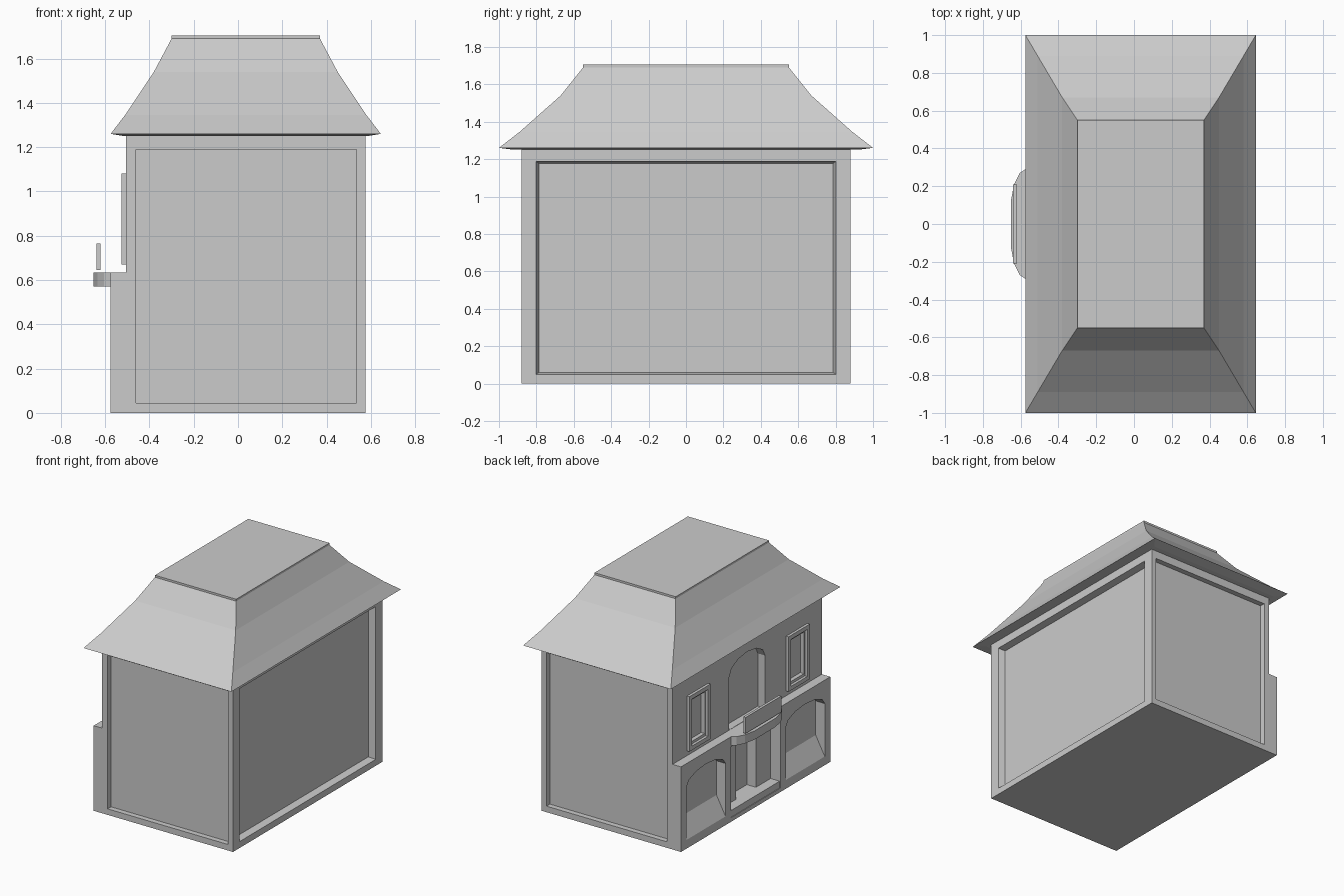
import bpy, bmesh, math

if "Cube" in bpy.data.objects:
    bpy.data.objects.remove(bpy.data.objects["Cube"])


def finish(name, bm):
    bmesh.ops.recalc_face_normals(bm, faces=bm.faces)
    me = bpy.data.meshes.new(name)
    bm.to_mesh(me)
    bm.free()
    ob = bpy.data.objects.new(name, me)
    bpy.context.collection.objects.link(ob)
    return ob


def loft(name, rings):
    """Closed solid through matching rings of 3D points."""
    bm = bmesh.new()
    vs = [[bm.verts.new(p) for p in r] for r in rings]
    n = len(vs[0])
    for a, b in zip(vs, vs[1:]):
        for i in range(n):
            j = (i + 1) % n
            bm.faces.new((a[i], a[j], b[j], b[i]))
    bm.faces.new(vs[0])
    bm.faces.new(vs[-1])
    return finish(name, bm)


def prism_x(name, pts, x0, x1):
    return loft(name, [[(x, y, z) for y, z in pts] for x in (x0, x1)])


def prism_y(name, pts, y0, y1):
    return loft(name, [[(x, y, z) for x, z in pts] for y in (y0, y1)])


def prism_z(name, pts, z0, z1):
    return loft(name, [[(x, y, z) for x, y in pts] for z in (z0, z1)])


def rect(a0, a1, b0, b1):
    return [(a0, b0), (a1, b0), (a1, b1), (a0, b1)]


def arch(c, half, bottom, spring, rise, n=6):
    pts = [(c - half, bottom), (c + half, bottom)]
    for i in range(n + 1):
        t = math.pi * i / n
        pts.append((c + half * math.cos(t), spring + rise * math.sin(t)))
    return pts


def cut(target, cutter):
    m = target.modifiers.new("cut", 'BOOLEAN')
    m.operation = 'DIFFERENCE'
    m.solver = 'EXACT'
    m.object = cutter
    with bpy.context.temp_override(object=target, active_object=target):
        bpy.context.view_layer.objects.active = target
        bpy.ops.object.modifier_apply(modifier=m.name)
    bpy.data.objects.remove(cutter)


# House body: taller block with a deeper ground floor on the facade side
body = prism_y("house_body", [(-.575, 0), (.575, 0), (.575, 1.25), (-.505, 1.25),
                              (-.505, .635), (-.575, .635)], -.88, .88)

# Blank wall panels on the two ends
for s in (-1, 1):
    cut(body, prism_y("end_panel_cut", rect(-.46, .535, .045, 1.19), s * .84, s * .95))

# Blank wall panel on the long rear wall, with tapered edges
outer = rect(-.811, .811, .041, 1.195)
inner = rect(-.787, .787, .06, 1.177)
cut(body, loft("rear_panel_cut", [[(.605, y, z) for y, z in outer],
                                  [(.525, y, z) for y, z in inner]]))

# Ground-floor arched windows with sloping sills, and upper framed windows
for s in (-1, 1):
    c = s * .585
    cut(body, prism_x("arch_cut", arch(c, .23, .065, .46, .085), -.7, -.5))
    prism_y("sloping_sill", [(-.575, .065), (-.5, .065), (-.5, .205)], c - .23, c + .23)
    cut(body, prism_x("window_cut", rect(c - .085, c + .085, .72, 1.03), -.6, -.475))
    frame = prism_x("window_frame", rect(c - .125, c + .125, .67, 1.08), -.525, -.5)
    cut(frame, prism_x("frame_cut", rect(c - .095, c + .095, .70, 1.05), -.6, -.4))

# Entrance porch recess, door niche and step
cut(body, prism_x("porch_cut", rect(-.29, .29, .03, .56), -.7, -.495))
cut(body, prism_x("door_cut", rect(-.118, .118, .08, .54), -.6, -.42))
prism_x("porch_step", rect(-.29, .29, .03, .08), -.57, -.495)

# Arched balcony door
cut(body, prism_x("balcony_door_cut", arch(0, .212, .637, 1.03, .11), -.7, -.445))

# Balcony slab and railing
half = [(-.575, .29), (-.605, .27), (-.635, .21), (-.652, .12)]
prism_z("balcony", half + [(x, -y) for x, y in reversed(half)], .57, .635)
prism_x("balcony_railing", rect(-.21, .21, .645, .765), -.64, -.62)

# Flared hip roof with a flat top
cx = .035
profile = [(.55, .92, 1.25), (.61, 1.0, 1.26), (.545, .89, 1.345),
           (.415, .67, 1.54), (.335, .55, 1.69), (.335, .55, 1.705)]
loft("roof", [[(cx + x, y, z) for x, y in rect(-hx, hx, -hy, hy)]
              for hx, hy, z in profile])
